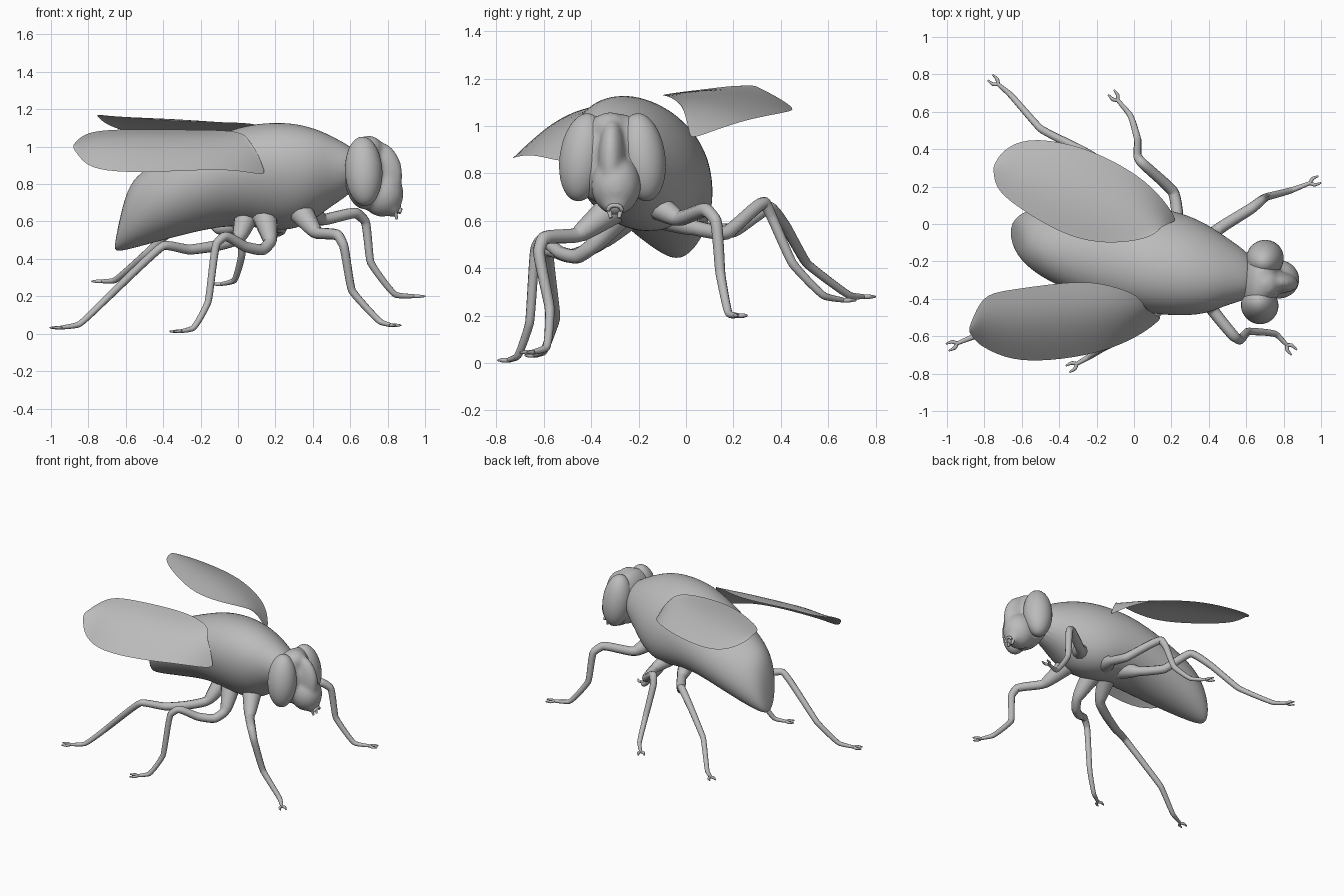
import bpy, bmesh, math
from mathutils import Vector, Matrix

if "Cube" in bpy.data.objects:
    bpy.data.objects.remove(bpy.data.objects["Cube"])

grey = bpy.data.materials.new("plain_grey")
grey.diffuse_color = (0.5, 0.5, 0.5, 1)
grey.use_nodes = True
grey.node_tree.nodes["Principled BSDF"].inputs["Base Color"].default_value = grey.diffuse_color


def add_mesh(name, mesh):
    obj = bpy.data.objects.new(name, mesh)
    bpy.context.collection.objects.link(obj)
    mesh.materials.clear()
    mesh.materials.append(grey)
    for p in mesh.polygons:
        p.use_smooth = True
    return obj


def from_bmesh(name, bm):
    bmesh.ops.recalc_face_normals(bm, faces=bm.faces)
    mesh = bpy.data.meshes.new(name)
    bm.to_mesh(mesh)
    bm.free()
    return add_mesh(name, mesh)


def subdivide(obj, levels):
    obj.modifiers.new("Subdivision", 'SUBSURF').levels = levels
    obj.modifiers["Subdivision"].render_levels = levels


def add_ball(bm, centre, radii, pitch=0.0, roll=0.0, yaw=-0.1):
    m = (Matrix.Translation(centre) @ Matrix.Rotation(yaw, 4, 'Z')
         @ Matrix.Rotation(pitch, 4, 'Y') @ Matrix.Rotation(roll, 4, 'X')
         @ Matrix.Diagonal((*radii, 1)))
    bmesh.ops.create_uvsphere(bm, u_segments=32, v_segments=20, radius=1, matrix=m)


def tubes(name, paths, bend=0.2):
    """Tapered tubes with rounded joints; each path is a list of (point, radius)."""
    cu = bpy.data.curves.new(name, 'CURVE')
    cu.dimensions = '3D'
    cu.bevel_depth = 1
    cu.bevel_resolution = 3
    cu.resolution_u = 8
    cu.use_fill_caps = True
    for path in paths:
        sp = cu.splines.new('BEZIER')
        sp.bezier_points.add(len(path) - 1)
        pts = [Vector(co) for co, r in path]
        for i, bp in enumerate(sp.bezier_points):
            here, before, after = pts[i], pts[max(i - 1, 0)], pts[min(i + 1, len(pts) - 1)]
            # short handles keep the segments straight between the joints
            d = ((after - here).normalized() + (here - before).normalized()).normalized()
            bp.handle_left_type = bp.handle_right_type = 'FREE'
            bp.co, bp.radius = here, path[i][1]
            bp.handle_left = here - d * bend * min((here - before).length, .14)
            bp.handle_right = here + d * bend * min((after - here).length, .14)
    tmp = bpy.data.objects.new(name + "_path", cu)
    bpy.context.collection.objects.link(tmp)
    deps = bpy.context.evaluated_depsgraph_get()
    mesh = bpy.data.meshes.new_from_object(tmp.evaluated_get(deps))
    bpy.data.objects.remove(tmp)
    return add_mesh(name, mesh)


# Body: rings given by top (x, z), bottom (x, z), centre y and half width
rings = [(-.615, .70, -.665, .46, -.07, .05), (-.565, .83, -.655, .43, -.075, .12),
         (-.47, .90, -.52, .465, -.095, .195), (-.26, 1.00, -.30, .525, -.135, .25),
         (-.06, 1.09, -.08, .575, -.17, .275), (.10, 1.13, .08, .57, -.195, .285),
         (.28, 1.135, .24, .54, -.215, .275), (.42, 1.10, .38, .58, -.24, .235),
         (.52, 1.05, .48, .67, -.25, .175), (.68, .96, .66, .78, -.29, .10)]
bm = bmesh.new()
N = 20
loops = []
for xt, zt, xb, zb, yc, ry in rings:
    loop = []
    for i in range(N):
        s, c = math.sin(math.tau * i / N), math.cos(math.tau * i / N)
        half = (zt - zb) / 2
        loop.append(bm.verts.new(((xt + xb) / 2 + (xt - xb) / 2 * s,
                                  yc + ry * c - 0.2 * half * s,
                                  (zt + zb) / 2 + half * s)))
    loops.append(loop)
for p, q in zip(loops, loops[1:]):
    for i in range(N):
        bm.faces.new((p[i], p[(i + 1) % N], q[(i + 1) % N], q[i]))
bm.faces.new(loops[0])
bm.faces.new(loops[-1])
subdivide(from_bmesh("body", bm), 2)

# Head: skull, snout, brow ridge, crown and mouth blended into one skin
bm = bmesh.new()
add_ball(bm, (.675, -.308, .86), (.105, .205, .195))
add_ball(bm, (.77, -.295, .75), (.115, .105, .125), -.1)
add_ball(bm, (.755, -.31, .86), (.125, .06, .17), -.15)
add_ball(bm, (.70, -.32, .99), (.075, .08, .068))
add_ball(bm, (.83, -.30, .69), (.042, .06, .068))
head = from_bmesh("head", bm)
rm = head.modifiers.new("Blend", 'REMESH')
rm.mode, rm.voxel_size, rm.use_smooth_shade = 'VOXEL', 0.011, True
sm = head.modifiers.new("Soften", 'SMOOTH')
sm.factor, sm.iterations = 0.5, 12

# Eyes
for side, s in (("left", 1), ("right", -1)):
    bm = bmesh.new()
    add_ball(bm, (.686 + .014 * s, -.31 + .125 * s, .868), (.10, .098, .187), -.06, .14 * s)
    from_bmesh(side + "_eye", bm)

# Mouthparts: small ring with two short feelers
ring = [((.862 + .008 * math.sin(a), -.30 + .03 * math.cos(a), .645 + .02 * math.sin(a)), .009)
        for a in (i * math.pi / 4 for i in range(5))]
tubes("mouth", [ring] + [[((.84, -.30 + d, .65), .012), ((.85, -.30 + d * .7, .612), .007)]
                         for d in (-.025, .025)], .33)


# Legs: joint positions from hip to foot, tapering, with a forked claw
def leg(name, *joints):
    pts = [Vector(p) for p in joints]
    n = len(pts) - 1
    path = []
    for i, p in enumerate(pts):
        r = 0.035 - 0.023 * (i / n) ** 1.2
        path.append((p, .075 if i == 0 else .010 if i == n else r))
    d = (pts[-1] - pts[-2])
    d.z = 0
    d.normalize()
    side = Vector((-d.y, d.x, 0))
    claws = [[(pts[-1] - d * .005, .010), (pts[-1] + d * .016 + side * s * .017, .010),
              (pts[-1] + d * .052 + side * s * .020, .004)] for s in (-1, 1)]
    tubes(name, [path] + claws)


leg("front_right_leg", (.33, -.30, .66), (.42, -.46, .54), (.535, -.60, .525),
    (.565, -.62, .47), (.61, -.575, .23), (.76, -.59, .065), (.82, -.65, .045))
leg("front_left_leg", (.34, -.18, .70), (.45, -.03, .61), (.63, .085, .645),
    (.68, .125, .60), (.71, .145, .38), (.84, .18, .21), (.945, .22, .20))
leg("middle_right_leg", (.14, -.28, .64), (.17, -.40, .49), (.13, -.46, .45),
    (.04, -.53, .465), (-.07, -.61, .52), (-.115, -.635, .48), (-.16, -.66, .17),
    (-.24, -.71, .03), (-.31, -.75, .012))
leg("middle_left_leg", (.16, -.14, .64), (.23, .04, .57), (.21, .17, .55),
    (.04, .33, .675), (.02, .36, .62), (.02, .45, .42), (-.02, .58, .285), (-.09, .665, .265))
leg("rear_right_leg", (.05, -.22, .65), (.0, -.36, .51), (-.12, -.43, .47),
    (-.26, -.50, .45), (-.40, -.58, .47), (-.70, -.55, .19), (-.85, -.60, .05), (-.95, -.64, .032))
leg("rear_left_leg", (.05, -.12, .64), (.0, .05, .57), (-.10, .20, .56),
    (-.21, .35, .655), (-.33, .42, .575), (-.50, .51, .42), (-.66, .69, .285), (-.73, .75, .28))


# Wings: matching points along the inner and outer edges, arched between them
def wing(name, arch, inner, outer):
    bm = bmesh.new()
    rows = []
    for a, b in zip(inner, outer):
        a, b = Vector(a), Vector(b)
        lift = arch * (b - a).length / 0.45
        rows.append([bm.verts.new(a.lerp(b, k / 6) + Vector((0, 0, lift * math.sin(math.pi * k / 6))))
                     for k in range(7)])
    for p, q in zip(rows, rows[1:]):
        for k in range(6):
            bm.faces.new((p[k], p[k + 1], q[k + 1], q[k]))
    subdivide(from_bmesh(name, bm), 2)


wing("right_wing", .05,
     [(.06, -.45, 1.03), (.03, -.38, 1.08), (-.13, -.325, 1.09), (-.30, -.30, 1.09),
      (-.64, -.35, 1.095), (-.79, -.37, 1.08), (-.845, -.46, 1.05), (-.88, -.55, 1.01)],
     [(.15, -.505, .845), (.05, -.585, .865), (-.10, -.66, .88), (-.30, -.715, .87),
      (-.62, -.745, .86), (-.79, -.67, .885), (-.845, -.63, .94), (-.88, -.58, .99)])
wing("left_wing", .04,
     [(.14, -.02, 1.09), (.11, -.06, 1.12), (.0, -.095, 1.13), (-.20, -.105, 1.13),
      (-.40, -.05, 1.14), (-.67, .12, 1.16), (-.74, .20, 1.17), (-.75, .27, 1.17)],
     [(.225, .02, .945), (.19, .09, .97), (.07, .23, 1.02), (-.13, .35, 1.045),
      (-.33, .43, 1.06), (-.58, .465, 1.07), (-.71, .39, 1.12), (-.75, .31, 1.16)])
